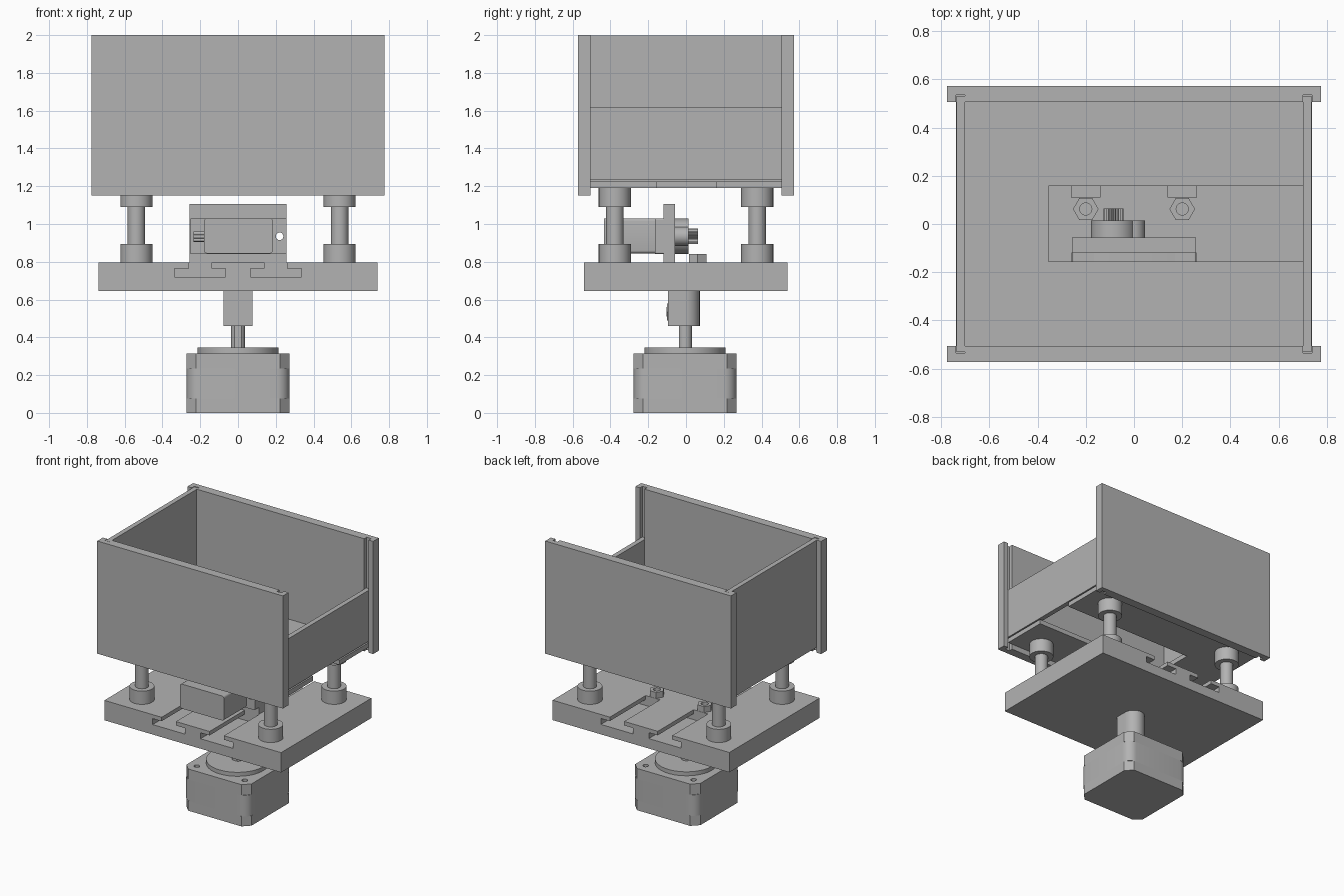
import bpy
import bmesh
from math import cos, sin, pi, radians

cube = bpy.data.objects.get("Cube")
if cube:
    bpy.data.objects.remove(cube, do_unlink=True)

grey = bpy.data.materials.new("plain_grey")
grey.use_nodes = True
colour = (0.45, 0.45, 0.45, 1)
grey.diffuse_color = colour
grey.node_tree.nodes["Principled BSDF"].inputs["Base Color"].default_value = colour

PLACE = {
    "x": lambda u, v, w: (w, u, v),
    "y": lambda u, v, w: (u, w, v),
    "z": lambda u, v, w: (u, v, w),
}


def prism(name, points, low, high, axis="z", smooth=False):
    """Extrude a closed outline along an axis."""
    bm = bmesh.new()
    face = bm.faces.new([bm.verts.new(PLACE[axis](u, v, low)) for u, v in points])
    shift = PLACE[axis](0, 0, high - low)
    ext = bmesh.ops.extrude_face_region(bm, geom=[face], use_keep_orig=True)
    verts = [g for g in ext["geom"] if isinstance(g, bmesh.types.BMVert)]
    bmesh.ops.translate(bm, verts=verts, vec=shift)
    bmesh.ops.recalc_face_normals(bm, faces=bm.faces)
    mesh = bpy.data.meshes.new(name)
    bm.to_mesh(mesh)
    bm.free()
    mesh.materials.append(grey)
    obj = bpy.data.objects.new(name, mesh)
    bpy.context.collection.objects.link(obj)
    if smooth:
        activate(obj)
        bpy.ops.object.shade_smooth_by_angle(angle=radians(30))
    return obj


def activate(obj):
    bpy.ops.object.select_all(action="DESELECT")
    obj.select_set(True)
    bpy.context.view_layer.objects.active = obj


def box(name, x0, x1, y0, y1, z0, z1):
    return prism(name, [(x0, y0), (x1, y0), (x1, y1), (x0, y1)], z0, z1)


def arc(u, v, r, start=0, end=360, steps=40):
    angles = [radians(start + (end - start) * i / steps) for i in range(steps + 1)]
    return [(u + r * cos(a), v + r * sin(a)) for a in angles]


def rod(name, u, v, r, low, high, axis="z", sides=40):
    return prism(name, arc(u, v, r, steps=sides)[:-1], low, high, axis, sides > 6)


def rounded(u0, u1, v0, v1, r, steps=8):
    corners = [(u1 - r, v1 - r), (u0 + r, v1 - r), (u0 + r, v0 + r), (u1 - r, v0 + r)]
    return [p for i, (u, v) in enumerate(corners)
            for p in arc(u, v, r, 90 * i, 90 * i + 90, steps)]


def cut(obj, cutter):
    mod = obj.modifiers.new("cut", "BOOLEAN")
    mod.operation = "DIFFERENCE"
    mod.solver = "EXACT"
    mod.object = cutter
    activate(obj)
    bpy.ops.object.modifier_apply(modifier=mod.name)
    bpy.data.objects.remove(cutter, do_unlink=True)


# Motor: chamfered end caps, rounded middle, pilot ring and screw holes
cy = -0.005
m = 0.272
square = (-m, m, cy - m, cy + m)
prism("motor_rear_cap", rounded(*square, 0.05, 1), 0, 0.075)
prism("motor_middle", rounded(*square, 0.07), 0.075, 0.235, smooth=True)
cap = prism("motor_front_cap", rounded(*square, 0.05, 1), 0.235, 0.315)
for sx in (-1, 1):
    for sy in (-1, 1):
        cut(cap, rod("hole", sx * 0.2, cy + sy * 0.2, 0.02, 0.27, 0.4, sides=20))
rod("motor_pilot_ring", 0, cy, 0.215, 0.315, 0.345, sides=64)
prism("motor_shaft", arc(0, cy, 0.037, -60, 240, 30), 0.345, 0.47, smooth=True)

# Shaft coupler with a flat front and a clamping nut
c = 0.078
prism("shaft_coupler", arc(0, cy, c, 0, 180, 24) + [(-c, -0.095), (c, -0.095)],
      0.46, 0.645, smooth=True)
clamp = rod("clamp_nut", 0, 0.535, 0.052, -0.1, -0.09, "y", 6)
rod("clamp_screw", 0, 0.535, 0.026, -0.102, -0.09, "y", 24)

# Base plate with two T-slots running front to back
base_top, neck_low, slot_low = 0.795, 0.765, 0.72


def t_outline(x, top):
    return [(x - 0.06, top), (x - 0.06, neck_low), (x - 0.135, neck_low),
            (x - 0.135, slot_low), (x + 0.135, slot_low), (x + 0.135, neck_low),
            (x + 0.06, neck_low), (x + 0.06, top)]


prism("base_plate", [(-0.738, 0.645), (-0.738, base_top)] + t_outline(-0.2, base_top)
      + t_outline(0.2, base_top) + [(0.738, base_top), (0.738, 0.645)],
      -0.54, 0.537, "y")

# Servo bracket: upright plate, sliding feet and nuts
bracket = box("servo_bracket", -0.258, 0.258, -0.12, -0.057, base_top, 1.105)
cut(bracket, rod("hole", 0.22, 0.935, 0.02, -0.3, 0.1, "y", 24))
for side, x in (("right", -0.2), ("left", 0.2)):
    prism(f"{side}_bracket_foot", t_outline(x, base_top), -0.12, 0.11, "y")
    nut = rod(f"{side}_foot_nut", x, 0.062, 0.053, base_top, 0.84, sides=6)
    cut(nut, rod("hole", x, 0.062, 0.025, 0.81, 0.9, sides=24))

# Servo: body, mounting flange, gear housing, toothed output and wires
prism("servo_body", rounded(-0.18, 0.185, 0.845, 1.03, 0.015, 4), -0.433, -0.12, "y", True)
flange = prism("servo_flange", rounded(-0.255, 0.258, 0.842, 1.03, 0.008, 3),
               -0.163, -0.12, "y")
cut(flange, rod("hole", 0.22, 0.935, 0.02, -0.3, 0.1, "y", 24))
rod("servo_gear_housing", -0.085, 0.935, 0.093, -0.057, 0.014, "y", 48)
rod("servo_small_housing", -0.005, 0.935, 0.05, -0.057, 0.014, "y", 32)
teeth = 20
prism("servo_output_gear",
      [(-0.085 + r * cos(pi * i / teeth), 0.935 + r * sin(pi * i / teeth))
       for i in range(2 * teeth) for r in [0.041 if i % 2 else 0.034]],
      0.014, 0.064, "y")
for i in (-1, 0, 1):
    rod(f"servo_wire_{i + 2}", -0.2, 0.933 + i * 0.017, 0.01, -0.235, -0.155, "x", 16)

# Four posts with a collar at each end
for sx, side in ((-1, "right"), (1, "left")):
    for sy, end in ((-1, "front"), (1, "back")):
        x, y = sx * 0.538, sy * 0.377
        name = f"{end}_{side}_post"
        rod(name, x, y, 0.046, 0.89, 1.1)
        rod(name + "_lower_collar", x, y, 0.085, base_top, 0.895)
        rod(name + "_upper_collar", x, y, 0.085, 1.09, 1.19)

# Long box panels with grooves for the end walls
inner, groove, outer = 0.505, 0.535, 0.572
wall_in, wall_out, half = 0.7, 0.738, 0.775
for sy, end in ((-1, "front"), (1, "back")):
    edge = [(-half, outer), (-half, inner), (-wall_out, inner), (-wall_out, groove),
            (-wall_in, groove), (-wall_in, inner)]
    outline = edge + [(-x, y) for x, y in reversed(edge)]
    prism(f"{end}_panel", [(x, sy * y) for x, y in outline], 1.15, 2)

# Tall and short end walls
box("tall_end_wall", -wall_out + 0.002, -wall_in, -0.53, 0.53, 1.19, 1.998)
box("short_end_wall", wall_in, wall_out - 0.002, -0.53, 0.53, 1.235, 1.62)

# Floor with a slot open at the short wall
prism("box_floor", [(-wall_in, -inner), (wall_out - 0.002, -inner), (wall_out - 0.002, -0.155),
                    (-0.355, -0.155), (-0.355, 0.158), (wall_out - 0.002, 0.158),
                    (wall_out - 0.002, inner), (-wall_in, inner)], 1.19, 1.225)
